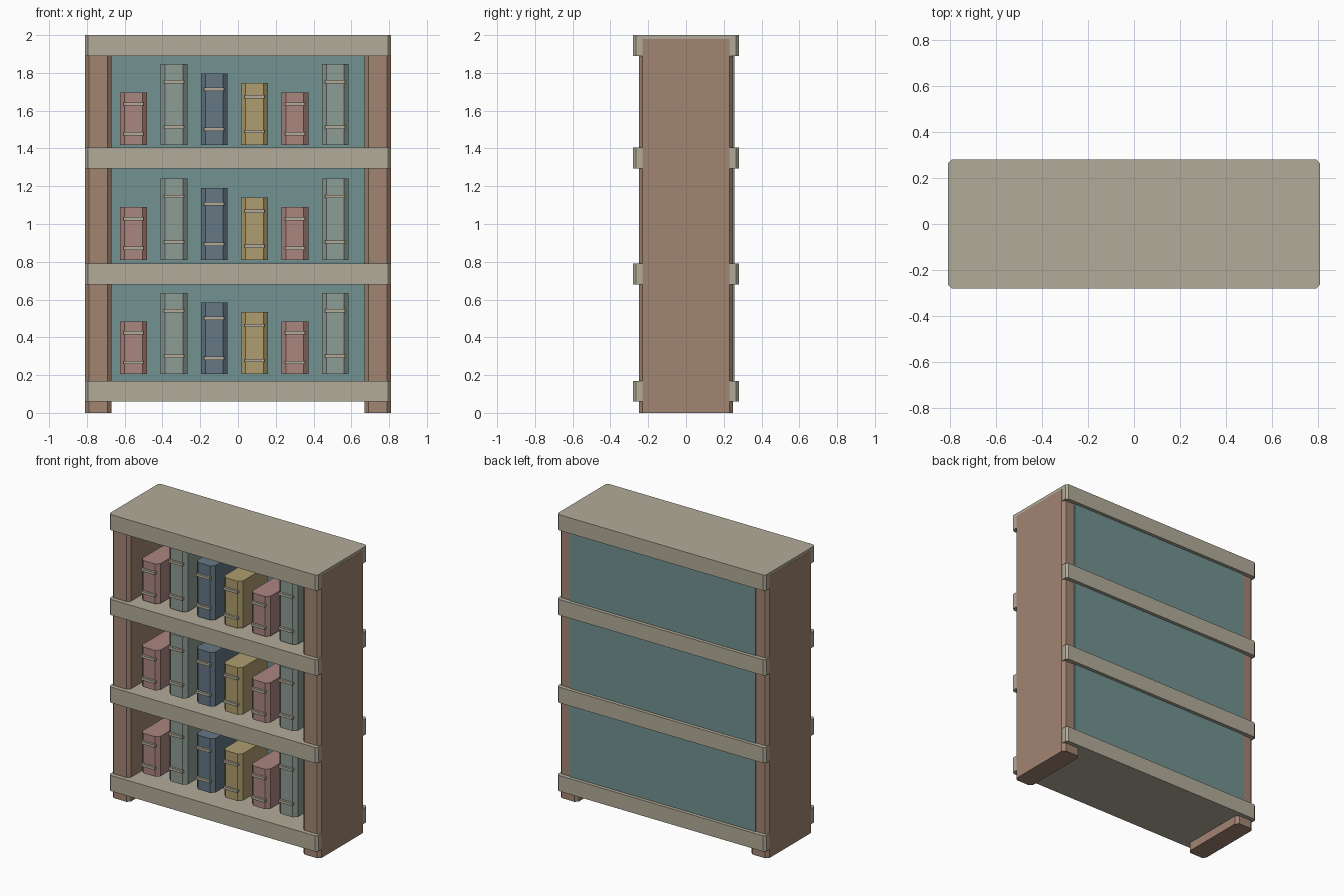
import bpy
import bmesh

if "Cube" in bpy.data.objects:
    bpy.data.objects.remove(bpy.data.objects["Cube"])


def material(name, rgb):
    m = bpy.data.materials.new(name)
    m.diffuse_color = [(c / 255) ** 2.2 for c in rgb] + [1]
    m.use_nodes = True
    m.node_tree.nodes["Principled BSDF"].inputs["Base Color"].default_value = m.diffuse_color
    return m


cream = material("cream", (176, 170, 152))
wood = material("wood", (160, 132, 113))
teal = material("teal", (112, 145, 144))
pink = material("pink", (170, 133, 127))
green = material("green", (140, 155, 147))
blue = material("blue", (102, 118, 132))
yellow = material("yellow", (173, 156, 110))


def block(name, x, y, z, mat, chamfer=0.0):
    """Box from (min, max) ranges, with its upright edges chamfered."""
    c = chamfer
    if c:
        outline = [(x[0] + c, y[0]), (x[1] - c, y[0]), (x[1], y[0] + c), (x[1], y[1] - c),
                   (x[1] - c, y[1]), (x[0] + c, y[1]), (x[0], y[1] - c), (x[0], y[0] + c)]
    else:
        outline = [(x[0], y[0]), (x[1], y[0]), (x[1], y[1]), (x[0], y[1])]
    bm = bmesh.new()
    base = bm.faces.new([bm.verts.new((px, py, z[0])) for px, py in outline])
    top = bmesh.ops.extrude_face_region(bm, geom=[base])["geom"]
    bmesh.ops.translate(bm, vec=(0, 0, z[1] - z[0]),
                        verts=[g for g in top if isinstance(g, bmesh.types.BMVert)])
    bmesh.ops.recalc_face_normals(bm, faces=bm.faces)
    mesh = bpy.data.meshes.new(name)
    bm.to_mesh(mesh)
    bm.free()
    mesh.materials.append(mat)
    ob = bpy.data.objects.new(name, mesh)
    bpy.context.collection.objects.link(ob)
    return ob


# Side panels, which also form the feet
block("left_side_panel", (-0.81, -0.67), (-0.25, 0.25), (0, 1.98), wood, 0.02)
block("right_side_panel", (0.67, 0.81), (-0.25, 0.25), (0, 1.98), wood, 0.02)

# Back panel
block("back_panel", (-0.72, 0.72), (0.205, 0.256), (0.10, 1.95), teal)

# Shelves, the last one being the top board
for i, z in enumerate((0.06, 0.68, 1.295, 1.89)):
    block(f"shelf_{i + 1}", (-0.809, 0.809), (-0.28, 0.28), (z, z + 0.11), cream, 0.015)

# Books, each with two raised bands on the spine
books = [(pink, 0.28), (green, 0.43), (blue, 0.38), (yellow, 0.33), (pink, 0.28), (green, 0.43)]
front = -0.195
for row, z in enumerate((0.205, 0.81, 1.417)):
    for i, (mat, h) in enumerate(books):
        x = -0.553 + 0.2135 * i
        label = f"book_{row + 1}_{i + 1}"
        block(label, (x - 0.071, x + 0.071), (front, front + 0.32), (z, z + h), mat, 0.024)
        for part, f in (("lower", 0.22), ("upper", 0.78)):
            zc = z + f * h
            block(f"{label}_{part}_band", (x - 0.053, x + 0.053), (front - 0.015, front + 0.01),
                  (zc - 0.009, zc + 0.009), cream)
